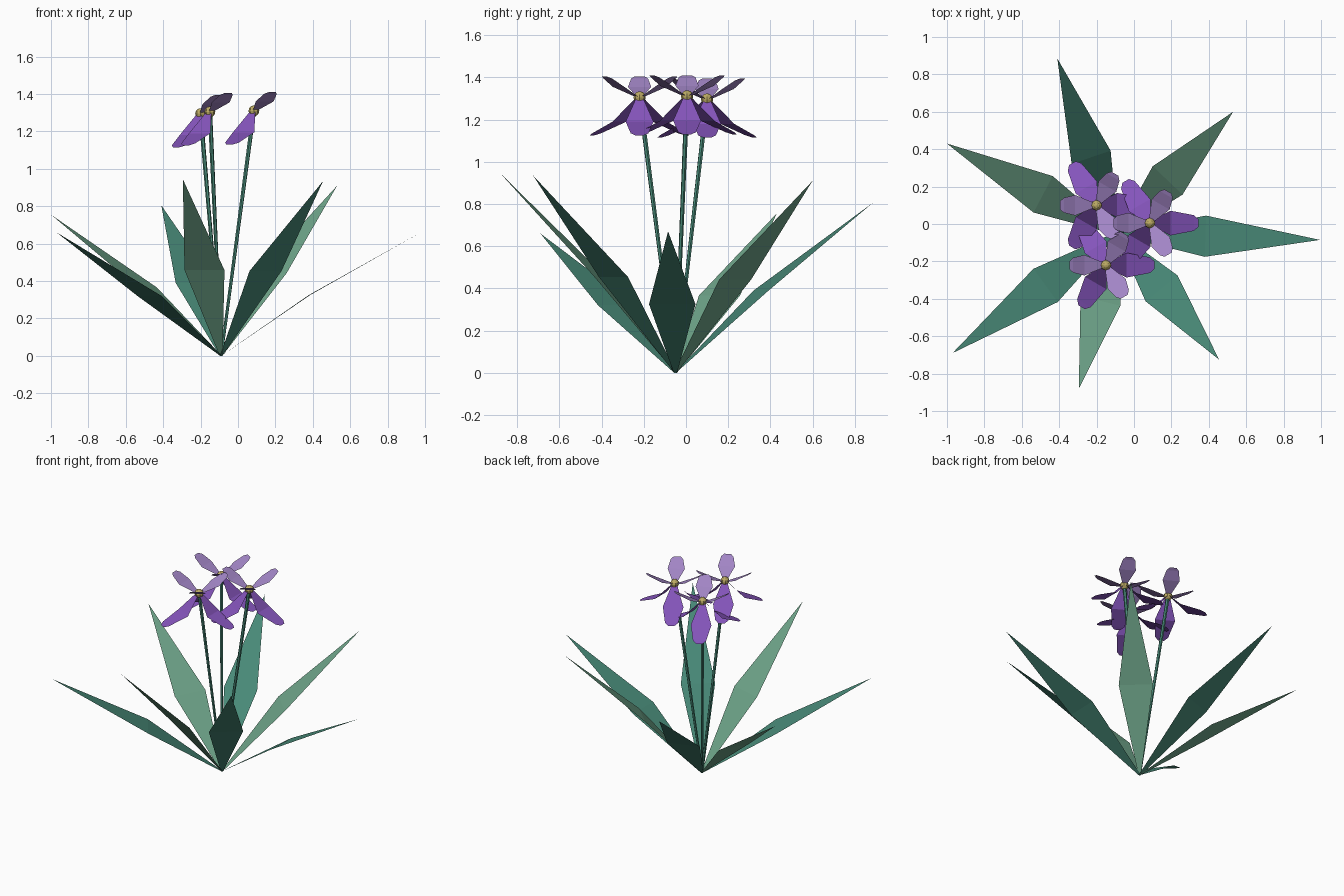
import bpy, bmesh, math
from mathutils import Vector, Matrix

cube = bpy.data.objects.get("Cube")
if cube:
    bpy.data.objects.remove(cube, do_unlink=True)


def material(name, rgb):
    m = bpy.data.materials.new(name)
    m.use_nodes = True
    m.diffuse_color = (*rgb, 1)
    m.node_tree.nodes["Principled BSDF"].inputs["Base Color"].default_value = (*rgb, 1)
    return m


TEAL = material("teal green", (0.065, 0.25, 0.185))
GREEN = material("soft green", (0.156, 0.37, 0.25))
PURPLE = material("deep purple", (0.235, 0.09, 0.50))
LILAC = material("lilac", (0.36, 0.235, 0.56))
GOLD = material("gold", (0.51, 0.41, 0.13))


def finish(name, bm, mat):
    me = bpy.data.meshes.new(name)
    bm.to_mesh(me)
    bm.free()
    me.materials.append(mat)
    ob = bpy.data.objects.new(name, me)
    bpy.context.collection.objects.link(ob)
    return ob


def add_blade(bm, rows, origin, angle):
    """Flat blade from rows of (reach, half width, height), turned about z."""
    mat = Matrix.Translation(origin) @ Matrix.Rotation(angle, 4, 'Z')
    previous = None
    for reach, half, height in rows:
        sides = (-1, 1) if half else (0,)
        row = [bm.verts.new(mat @ Vector((reach, s * half, height))) for s in sides]
        if previous:
            bm.faces.new([previous[0]] + row + [previous[1]])
        previous = row


ROOT = Vector((-0.09, -0.05, 0))

# Leaves: tip position and colour
LEAVES = [
    ((-0.41, 0.885, 0.805), TEAL),
    ((-1.00, 0.43, 0.755), GREEN),
    ((-0.97, -0.69, 0.66), TEAL),
    ((-0.295, -0.88, 0.945), GREEN),
    ((0.455, -0.725, 0.935), TEAL),
    ((0.995, -0.085, 0.67), TEAL),
    ((0.53, 0.60, 0.91), GREEN),
]
for i, (tip, mat) in enumerate(LEAVES):
    d = Vector(tip) - ROOT
    length = math.hypot(d.x, d.y)
    bm = bmesh.new()
    add_blade(bm, [(0, 0.008, 0), (0.435 * length, 0.11, 0.485 * d.z), (length, 0, d.z)],
              ROOT, math.atan2(d.y, d.x))
    finish(f"leaf_{i + 1}", bm, mat)

# Petal outlines
FALL = [(0.01, 0.015, 0), (0.11, 0.066, -0.115), (0.235, 0.042, -0.17), (0.26, 0.02, -0.18)]
STANDARD = [(0.01, 0.012, 0), (0.115, 0.055, 0.05), (0.175, 0.04, 0.09), (0.195, 0.022, 0.1)]


def petals(name, rows, centre, first, mat):
    bm = bmesh.new()
    for k in range(3):
        add_blade(bm, rows, centre, first + k * math.tau / 3)
    finish(name, bm, mat)


# Flowers, each on a straight tapering stem
for i, spot in enumerate([(-0.20, 0.10, 1.295), (0.085, 0.005, 1.31), (-0.15, -0.22, 1.305)]):
    centre = Vector(spot)
    petals(f"lower_petals_{i + 1}", FALL, centre, 0, PURPLE)
    petals(f"upper_petals_{i + 1}", STANDARD, centre, math.pi / 3, LILAC)

    bm = bmesh.new()
    bmesh.ops.create_uvsphere(bm, u_segments=8, v_segments=6, radius=0.029,
                              matrix=Matrix.Translation(centre))
    finish(f"flower_centre_{i + 1}", bm, GOLD)

    axis = centre - ROOT
    bm = bmesh.new()
    bmesh.ops.create_cone(bm, cap_ends=True, segments=6, radius1=0.008, radius2=0.012,
                          depth=axis.length,
                          matrix=Matrix.Translation((centre + ROOT) / 2)
                          @ axis.to_track_quat('Z', 'Y').to_matrix().to_4x4())
    finish(f"stem_{i + 1}", bm, TEAL)
